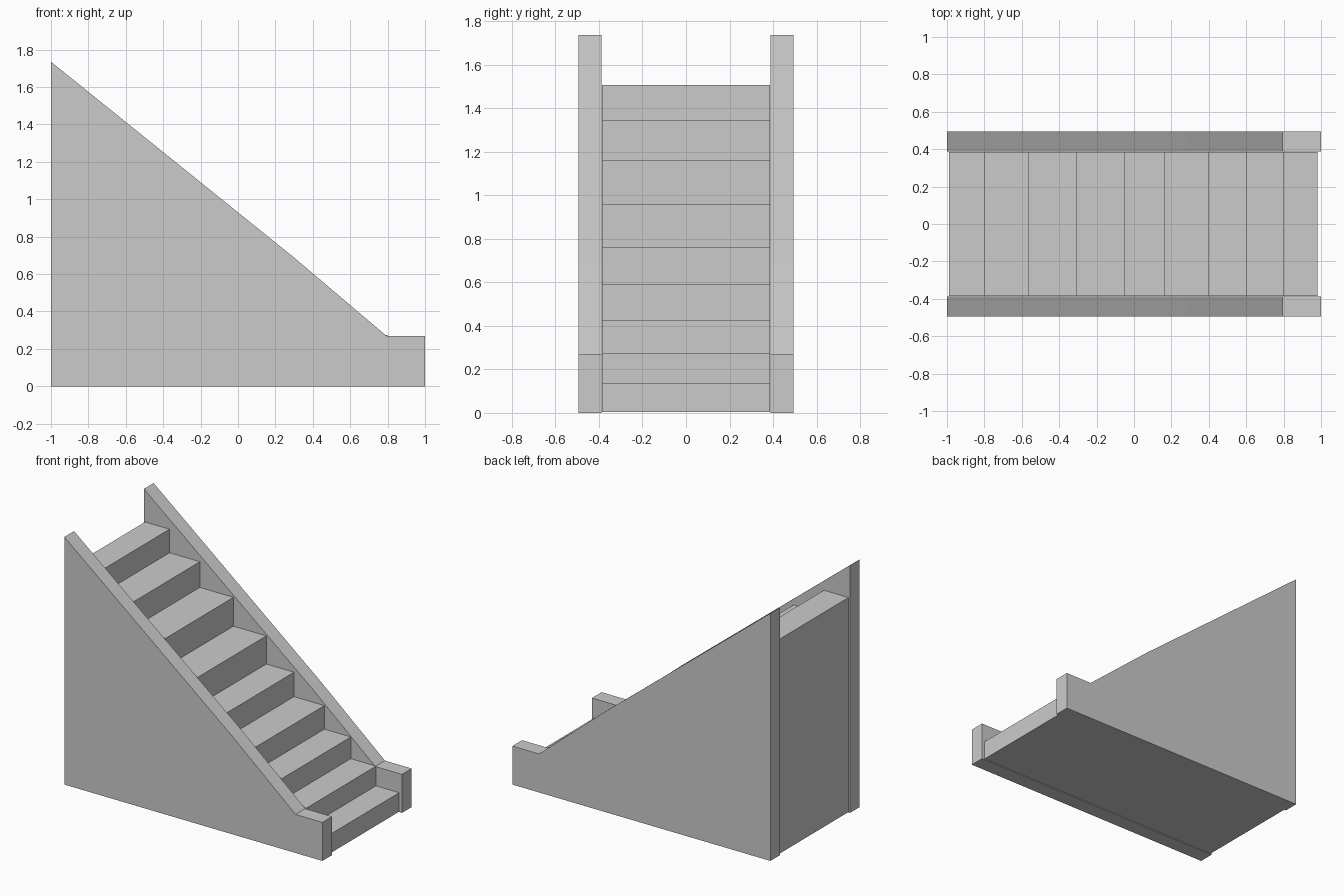
import bpy, bmesh

if "Cube" in bpy.data.objects:
    bpy.data.objects.remove(bpy.data.objects["Cube"])


def extrude_profile(name, points, y0, y1):
    """Solid made by extruding an x-z outline from y0 to y1."""
    bm = bmesh.new()
    face = bm.faces.new([bm.verts.new((x, y0, z)) for x, z in points])
    moved = bmesh.ops.extrude_face_region(bm, geom=[face])["geom"]
    verts = [v for v in moved if isinstance(v, bmesh.types.BMVert)]
    bmesh.ops.translate(bm, verts=verts, vec=(0, y1 - y0, 0))
    bmesh.ops.recalc_face_normals(bm, faces=bm.faces)
    mesh = bpy.data.meshes.new(name)
    bm.to_mesh(mesh)
    bm.free()
    obj = bpy.data.objects.new(name, mesh)
    bpy.context.collection.objects.link(obj)
    return obj


# Stair flight: solid block with nine steps, bottom step first
risers = [0.98, 0.80, 0.605, 0.40, 0.165, -0.05, -0.305, -0.565, -0.80]
heights = [0.137, 0.275, 0.427, 0.592, 0.763, 0.96, 1.162, 1.342, 1.507]
back = -0.99
outline = [(back, 0.004), (risers[0], 0.004)]
for i, (x, z) in enumerate(zip(risers, heights)):
    next_x = risers[i + 1] if i + 1 < len(risers) else back
    outline += [(x, z), (next_x, z)]
extrude_profile("stair_flight", outline, -0.385, 0.385)

# Sloping side walls with a level end block at the foot
wall = [(-1, 0), (1, 0), (1, 0.27), (0.793, 0.27), (0.30, 0.688), (-1, 1.735)]
for name, side in (("front_side_wall", -1), ("back_side_wall", 1)):
    extrude_profile(name, wall, side * 0.387, side * 0.494)
